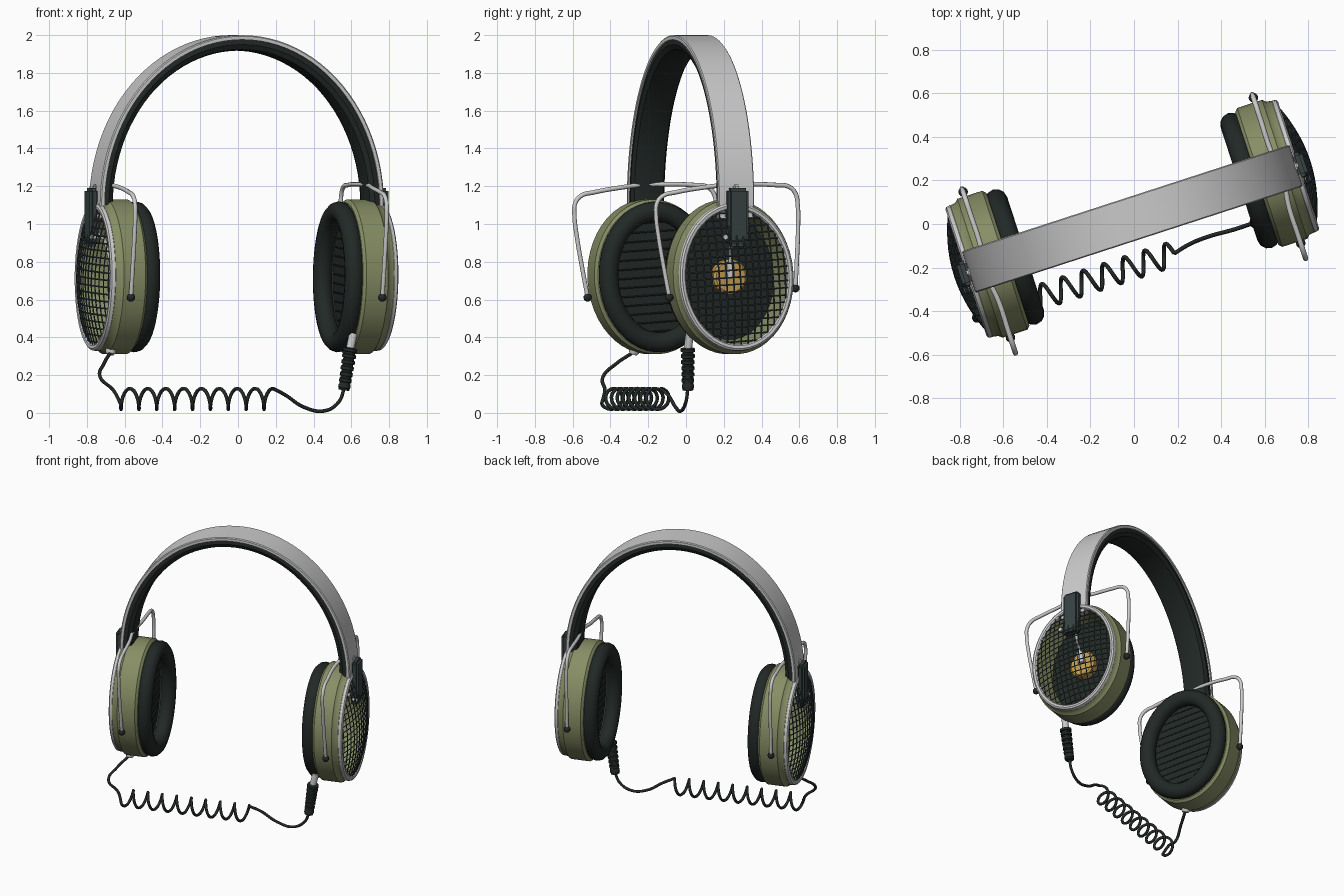
import bpy, bmesh
from math import sin, cos, pi, radians, sqrt
from mathutils import Matrix, Vector

if "Cube" in bpy.data.objects:
    bpy.data.objects.remove(bpy.data.objects["Cube"])

T = Matrix.Translation
# Local frame: x runs ear to ear, the whole headset is turned 18 degrees
HEAD = Matrix.Rotation(radians(18), 4, 'Z') @ T((0, .025, 0))
CUP = HEAD @ T((0, 0, .72)) @ Matrix.Rotation(radians(4), 4, 'X')
MIRROR = Matrix.Diagonal((-1, 1, 1, 1))
SIDES = (("right", Matrix.Identity(4)), ("left", MIRROR))


def material(name, rgb):
    m = bpy.data.materials.new(name)
    m.diffuse_color = (*rgb, 1)
    m.use_nodes = True
    m.node_tree.nodes["Principled BSDF"].inputs["Base Color"].default_value = m.diffuse_color
    return m


GREEN = material("olive", (.24, .27, .13))
DARK = material("charcoal", (.016, .022, .02))
SLATE = material("slate", (.04, .055, .055))
GOLD = material("gold", (.55, .33, .08))
SILVER = None


def finish(name, bm, mat, matrix):
    bm.transform(matrix)
    bmesh.ops.recalc_face_normals(bm, faces=bm.faces)
    me = bpy.data.meshes.new(name)
    bm.to_mesh(me)
    bm.free()
    ob = bpy.data.objects.new(name, me)
    bpy.context.collection.objects.link(ob)
    if mat:
        me.materials.append(mat)
    bpy.context.view_layer.objects.active = ob
    bpy.ops.object.select_all(action='DESELECT')
    ob.select_set(True)
    bpy.ops.object.shade_smooth_by_angle(angle=radians(35))
    return ob


def loft(name, rings, mat, matrix, close=False, caps=False):
    """Skin closed rings of points; close joins last to first."""
    bm = bmesh.new()
    vs = [[bm.verts.new(p) for p in r] for r in rings]
    n = len(vs[0])
    for a, b in zip(vs, vs[1:] + vs[:1] if close else vs[1:]):
        for i in range(n):
            j = (i + 1) % n
            bm.faces.new((a[i], a[j], b[j], b[i]))
    if caps:
        bm.faces.new(vs[0])
        bm.faces.new(vs[-1])
    return finish(name, bm, mat, matrix)


def oval(name, profile, mat, matrix, close=True, caps=False, rv=.335, rz=.41, n=48):
    """Elliptical lathe about x; profile is (x, radius offset)."""
    rings = [[(u, (rv + d) * cos(2 * pi * i / n), (rz + d) * sin(2 * pi * i / n))
              for i in range(n)] for u, d in profile]
    return loft(name, rings, mat, matrix, close, caps)


def wire(name, lines, radius, mat, matrix=Matrix.Identity(4), res=2, smooth=False):
    cu = bpy.data.curves.new(name, 'CURVE')
    cu.dimensions = '3D'
    cu.bevel_depth, cu.bevel_resolution, cu.use_fill_caps = radius, res, True
    cu.resolution_u = 6
    for pts in lines:
        sp = cu.splines.new('BEZIER' if smooth else 'POLY')
        arr = sp.bezier_points if smooth else sp.points
        arr.add(len(pts) - 1)
        for q, p in zip(arr, pts):
            w = matrix @ Vector(p)
            if smooth:
                q.co = w
                q.handle_left_type = q.handle_right_type = 'AUTO'
            else:
                q.co = (*w, 1)
    if mat:
        cu.materials.append(mat)
    ob = bpy.data.objects.new(name, cu)
    bpy.context.collection.objects.link(ob)


def box(name, size, centre, mat, matrix, bevel):
    bm = bmesh.new()
    bmesh.ops.create_cube(bm, size=1, matrix=T(centre) @ Matrix.Diagonal((*size, 1)))
    bmesh.ops.bevel(bm, geom=bm.edges[:], offset=bevel, segments=2, affect='EDGES')
    finish(name, bm, mat, matrix)


def turned(name, profile, start, end, mat, n=20):
    """Round turned part between two world points; profile is (fraction, radius)."""
    a, d = Vector(start), Vector(end) - Vector(start)
    m = T(a) @ d.to_track_quat('Z', 'Y').to_matrix().to_4x4()
    rings = [[(r * cos(2 * pi * i / n), r * sin(2 * pi * i / n), f * d.length)
              for i in range(n)] for f, r in profile]
    loft(name, rings, mat, m, caps=True)


def arch(name, section, z_end, mat):
    """Headband layer; section is (inset, v)."""
    path = [(1, 0, z_end)] + [(cos(pi * i / 48), sin(pi * i / 48), 1.1) for i in range(49)]
    path += [(-1, 0, z_end)]
    rings = [[((.79 - d) * c, v, z + (.9 - d) * s) for d, v in section] for c, s, z in path]
    loft(name, rings, mat, HEAD, caps=True)


# Headband: outer strap and cushion underneath
arch("headband_strap", [(0, -.095), (0, .095), (.006, .1), (.024, .1), (.024, -.1), (.006, -.1)],
     1.03, SILVER)
arch("headband_cushion", [(.022, -.09), (.022, .09), (.05, .094), (.075, .08), (.082, .05),
                          (.082, -.05), (.075, -.08), (.05, -.094)], 1.09, DARK)

for side, flip in SIDES:
    M, H = CUP @ flip, HEAD @ flip
    # Ear pad: rounded cushion ring
    pad = [(.567 + .052 * cos(t), -.063 + .053 * sin(t)) for t in [2 * pi * k / 12 for k in range(12)]]
    oval(side + "_ear_pad", pad, DARK, M)
    # Open shell and its silver rim
    oval(side + "_shell", [(.6, -.085), (.6, -.015), (.615, 0), (.735, 0), (.75, -.014),
                           (.775, -.018), (.775, -.05), (.64, -.075)], GREEN, M)
    oval(side + "_rim", [(.768, -.05), (.768, -.024), (.777, -.017), (.795, -.02), (.802, -.03),
                         (.8, -.045), (.79, -.053)], SILVER, M)
    # Driver plate with slats, gold magnet and stem
    oval(side + "_driver_plate", [(.618, -.075), (.632, -.075)], DARK, M, close=False, caps=True)
    slats = []
    for k in range(-6, 7):
        h = .24 * sqrt(1 - (k * .048 / .335) ** 2)
        slats.append([(.617, -h, k * .048), (.617, h, k * .048)])
    wire(side + "_slats", slats, .004, DARK, M, 0)
    oval(side + "_magnet", [(.63, 0), (.68, 0), (.69, -.012)], GOLD, M, False, True, .093, .093, 32)
    wire(side + "_stem", [[(.695, 0, 0), (.7, 0, .08)]], .02, SILVER, M)
    wire(side + "_stem_rod", [[(.7, 0, .07), (.74, 0, .2), (.79, 0, .24)]], .01, SILVER, M)

    # Domed wire grille
    def dome(v, z):
        return (.79 + .065 * (1 - (v / .29) ** 2 - (z / .365) ** 2), v, z)
    lines = []
    for k in range(-7, 8):
        h = .365 * sqrt(1 - (k * .038 / .29) ** 2)
        lines.append([dome(k * .038, h * i / 8) for i in range(-8, 9)])
    for k in range(-9, 10):
        h = .29 * sqrt(1 - (k * .038 / .365) ** 2)
        lines.append([dome(h * i / 7, k * .038) for i in range(-7, 8)])
    wire(side + "_grille", lines, .0042, SLATE, M, 0)

    # Wire yoke with pivot knobs
    half = [(.352, -.08), (.372, .08), (.39, .25), (.395, .35), (.385, .42), (.35, .455),
            (.28, .468), (.14, .482)]
    pts = [(.70, -v, z) for v, z in half] + [(.715, 0, .488)] + [(.70, v, z) for v, z in half[::-1]]
    wire(side + "_yoke", [pts], .012, SILVER, M, 2, True)
    for s in (-1, 1):
        bm = bmesh.new()
        bmesh.ops.create_uvsphere(bm, u_segments=14, v_segments=8, radius=.022,
                                  matrix=T((.70, s * .352, -.085)))
        finish(side + "_pivot_knob", bm, DARK, M)

    # Slider block joining band, yoke and cup
    box(side + "_slider", (.05, .115, .31), (.808, 0, 1.035), SLATE, H, .014)
    box(side + "_slider_link", (.09, .035, .04), (.755, 0, 1.19), SILVER, H, .008)
    wire(side + "_slider_screw", [[(.80, -.075, .93), (.835, -.075, .93)]], .014, SILVER, H)

# Ribbed plug on the right cup
ribs = [(0, .026)]
for k in range(7):
    f = k / 7
    ribs += [(f + .02, .038 - .001 * k), (f + .09, .038 - .001 * k), (f + .1, .029), (f + .14, .029)]
turned("plug_boot", ribs + [(1, .025)], (.595, .01, .345), (.56, .01, .12), DARK)
turned("plug_collar", [(0, .022), (1, .022)], (.61, .02, .42), (.594, .01, .34), SILVER)
turned("left_cable_socket", [(0, .028), (.8, .028), (1, .02)], (-.67, -.26, .37), (-.675, -.28, .31), SILVER)

# Coiled cable: lead, coil, lead
axis, across = Vector((cos(radians(18)), sin(radians(18)), 0)), Vector((-sin(radians(18)), cos(radians(18)), 0))
coil = []
for i in range(17 * 9 + 4):
    a = pi * i / 9
    coil.append(Vector((.185, -.135, .074)) - axis * (.0995 * a / (2 * pi))
                + across * .055 * sin(a) + Vector((0, 0, .055 * cos(a))))
wire("cable_coil", [coil], .0095, DARK)
wire("cable_right_lead", [[(.562, .01, .13), (.535, 0, .06), (.46, -.025, .011), (.35, -.055, .03),
                           (.25, -.095, .095), coil[0]]], .0095, DARK, smooth=True)
wire("cable_left_lead", [[coil[-1], (-.66, -.43, .12), (-.73, -.44, .19), (-.71, -.37, .26),
                          (-.675, -.28, .32)]], .0095, DARK, smooth=True)
